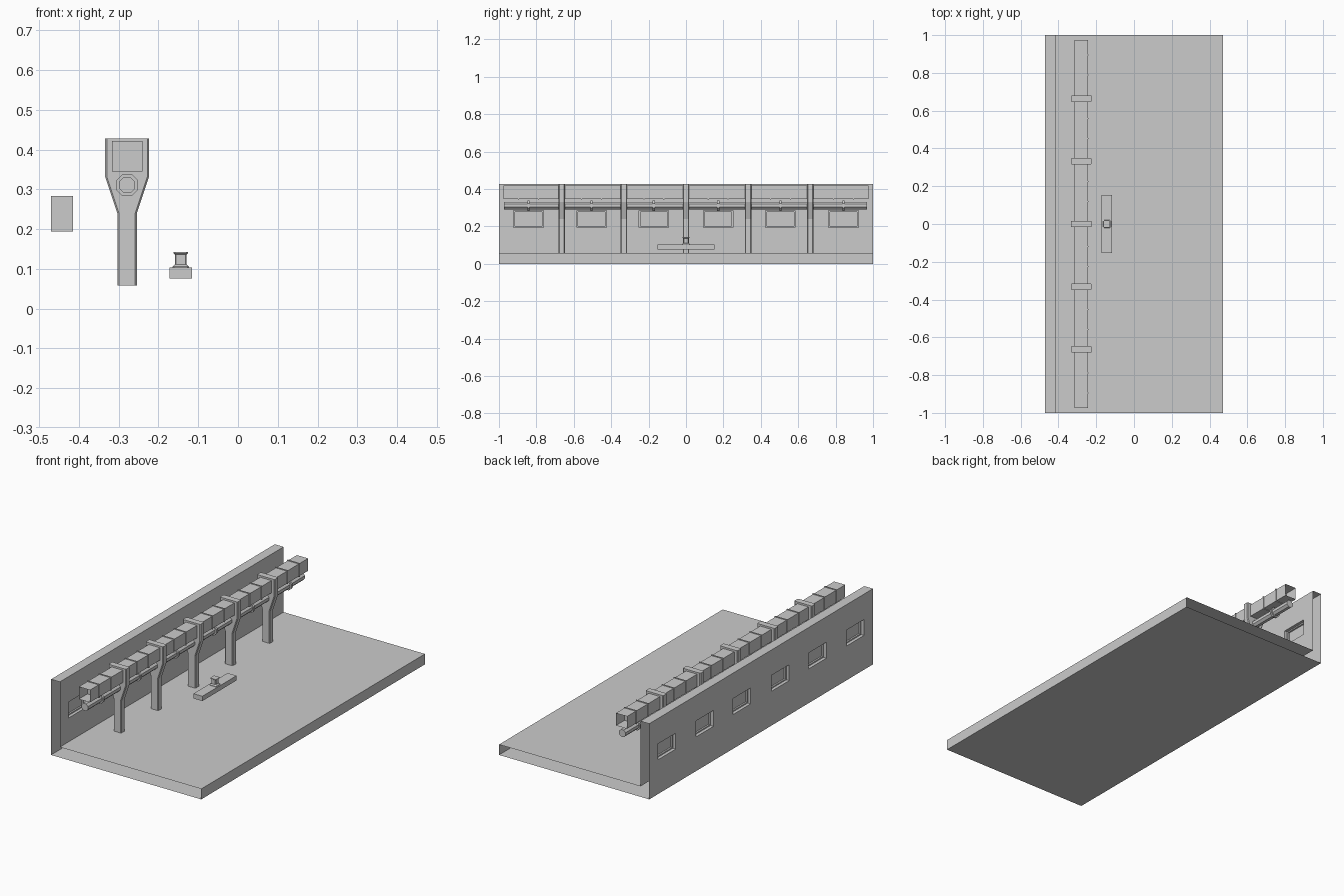
import bpy, bmesh, math
from mathutils import Matrix

if "Cube" in bpy.data.objects:
    bpy.data.objects.remove(bpy.data.objects["Cube"])

CX = -0.279                                  # column / duct centre line
BAYS = [s * v for v in (0.172, 0.505, 0.842) for s in (-1, 1)]
COLS = [-0.664, -0.332, 0, 0.332, 0.664]


def finish(bm, name):
    me = bpy.data.meshes.new(name)
    bm.to_mesh(me)
    bm.free()
    ob = bpy.data.objects.new(name, me)
    bpy.context.collection.objects.link(ob)
    return ob


def add_box(bm, x0, x1, y0, y1, z0, z1):
    m = Matrix.Translation(((x0 + x1) / 2, (y0 + y1) / 2, (z0 + z1) / 2)) \
        @ Matrix.Diagonal((x1 - x0, y1 - y0, z1 - z0, 1))
    bmesh.ops.create_cube(bm, size=1, matrix=m)


def add_prism(bm, pts, y0, y1):
    """Sweep an (x, z) outline along y, capped at both ends."""
    a, b = [[bm.verts.new((x, y, z)) for x, z in pts] for y in (y0, y1)]
    n = len(pts)
    for i in range(n):
        j = (i + 1) % n
        bm.faces.new((a[i], a[j], b[j], b[i]))
    bm.faces.new(a)
    bm.faces.new(b[::-1])
    bmesh.ops.recalc_face_normals(bm, faces=bm.faces)


def ngon(r, n, cx, cz):
    return [(cx + r * math.cos((i + 0.5) * math.tau / n),
             cz + r * math.sin((i + 0.5) * math.tau / n)) for i in range(n)]


def open_ends(bm, limit):
    """Remove the end caps of a shell running along y."""
    caps = [f for f in bm.faces for s in (-1, 1)
            if all(abs(v.co.y - s * limit) < 1e-4 for v in f.verts)]
    bmesh.ops.delete(bm, geom=caps, context='FACES_ONLY')


# floor and wall: L-shaped shell with window openings, open at both ends
bm = bmesh.new()
add_prism(bm, [(-0.47, 0), (0.47, 0), (0.47, 0.059), (-0.415, 0.059),
               (-0.415, 0.428), (-0.47, 0.428)], -1, 1)
shell = finish(bm, "floor_and_wall")
bm = bmesh.new()
for y in BAYS:
    add_box(bm, -0.6, -0.35, y - 0.079, y + 0.079, 0.194, 0.284)
cutter = finish(bm, "window_cutter")
cutter.hide_render = True
mod = shell.modifiers.new("windows", 'BOOLEAN')
mod.operation, mod.object, mod.solver = 'DIFFERENCE', cutter, 'EXACT'
bpy.context.view_layer.objects.active = shell
bpy.ops.object.modifier_apply(modifier=mod.name)
bpy.data.objects.remove(cutter)
bm = bmesh.new()
bm.from_mesh(shell.data)
open_ends(bm, 1)
bm.to_mesh(shell.data)
bm.free()

# window frames and panes
bm = bmesh.new()
for y in BAYS:
    a, b, t = y - 0.079, y + 0.079, 0.007
    for z0, z1 in ((0.194, 0.194 + t), (0.284 - t, 0.284)):
        add_box(bm, -0.452, -0.432, a, b, z0, z1)
    for y0, y1 in ((a, a + t), (b - t, b)):
        add_box(bm, -0.452, -0.432, y0, y1, 0.194 + t, 0.284 - t)
finish(bm, "window_frames")
bm = bmesh.new()
for y in BAYS:
    add_box(bm, -0.443, -0.441, y - 0.073, y + 0.073, 0.2, 0.278)
finish(bm, "window_panes")

# columns: narrow stem flaring into a wide head, long edges chamfered
half = [(0.0245, 0.058), (0.0245, 0.24), (0.055, 0.331), (0.055, 0.428)]
outline = [(CX + x, z) for x, z in half] + [(CX - x, z) for x, z in reversed(half)]
for i, y in enumerate(COLS):
    bm = bmesh.new()
    add_prism(bm, outline, y - 0.017, y + 0.017)
    long_edges = [e for e in bm.edges
                  if abs(e.verts[0].co.y - e.verts[1].co.y) < 1e-5
                  and abs(e.verts[0].co.z - e.verts[1].co.z) > 1e-3]
    bmesh.ops.bevel(bm, geom=long_edges, offset=0.004, segments=1, affect='EDGES')
    finish(bm, f"column_{i + 1}")

# square duct with open ends and raised seams
bm = bmesh.new()
add_box(bm, CX - 0.035, CX + 0.035, -0.975, 0.975, 0.348, 0.418)
open_ends(bm, 0.975)
finish(bm, "duct")
bm = bmesh.new()
for y in BAYS:
    for s in (-0.053, 0.053):
        add_box(bm, CX - 0.0385, CX + 0.0385, y + s - 0.003, y + s + 0.003, 0.3445, 0.4215)
finish(bm, "duct_seams")

# round pipe with collars between the columns
bm = bmesh.new()
add_prism(bm, ngon(0.022, 8, CX, 0.311), -0.972, 0.968)
finish(bm, "pipe")
for i, y in enumerate(sorted(BAYS)):
    bm = bmesh.new()
    add_prism(bm, ngon(0.03, 8, CX, 0.311), y - 0.006, y + 0.006)
    finish(bm, f"pipe_collar_{i + 1}")

# lamp bar with a waisted, chamfered mount on top
bm = bmesh.new()
add_box(bm, -0.172, -0.116, -0.153, 0.153, 0.076, 0.103)
finish(bm, "lamp_bar")
bm = bmesh.new()
prev = None
for r, z in [(0.021, 0.103), (0.021, 0.106), (0.0145, 0.111),
             (0.0145, 0.136), (0.018, 0.139), (0.018, 0.143)]:
    c = r * 0.8
    pts = [(r, c), (c, r), (-c, r), (-r, c), (-r, -c), (-c, -r), (c, -r), (r, -c)]
    ring = [bm.verts.new((-0.144 + x, y, z)) for x, y in pts]
    if prev:
        for k in range(8):
            bm.faces.new((prev[k], prev[(k + 1) % 8], ring[(k + 1) % 8], ring[k]))
    else:
        bm.faces.new(ring[::-1])
    prev = ring
bm.faces.new(prev)
bmesh.ops.recalc_face_normals(bm, faces=bm.faces)
finish(bm, "lamp_mount")
